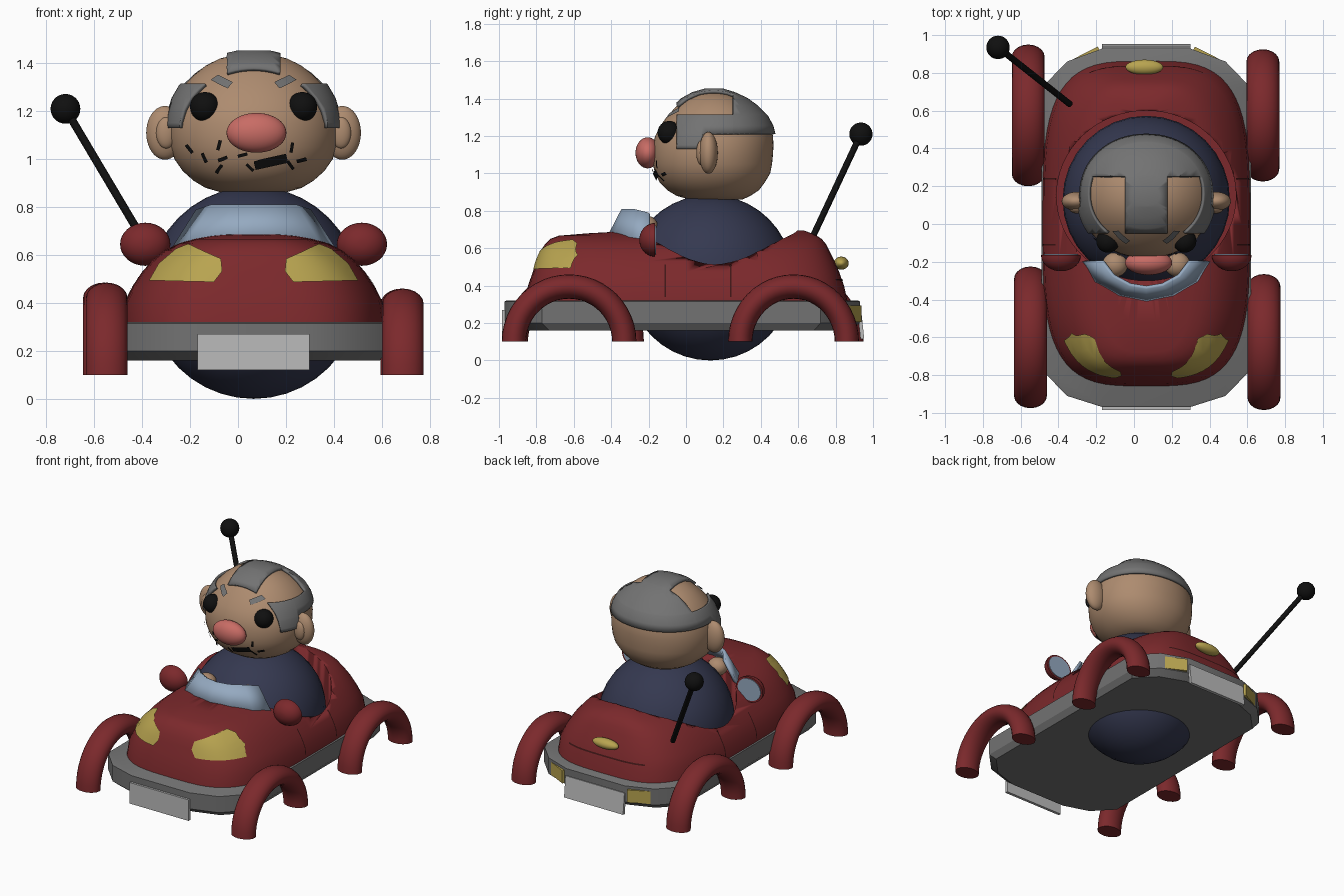
import bpy, bmesh
from math import sin, cos, pi, radians, floor
from mathutils import Vector, Matrix
from mathutils.bvhtree import BVHTree

if "Cube" in bpy.data.objects:
    bpy.data.objects.remove(bpy.data.objects["Cube"])

CX = 0.065  # the car's own centre line


def material(name, r, g, b):
    m = bpy.data.materials.new(name)
    m.diffuse_color = (r, g, b, 1)
    m.use_nodes = True
    m.node_tree.nodes["Principled BSDF"].inputs["Base Color"].default_value = m.diffuse_color
    return m


RED = material("red paint", .20, .022, .025)
SKIN = material("skin", .42, .26, .16)
NAVY = material("navy cloth", .035, .04, .08)
YELLOW = material("yellow lamp", .48, .37, .08)
GLASS = material("glass", .30, .40, .53)
PINK = material("nose pink", .58, .15, .13)
GREY = material("dark grey", .17, .17, .17)
BLACK = material("black", .005, .005, .005)
DARK = material("seam", .05, .008, .008)
PLATE = material("plate grey", .5, .5, .5)


def finish(name, bm, mat, angle=40):
    me = bpy.data.meshes.new(name)
    bm.to_mesh(me)
    bm.free()
    ob = bpy.data.objects.new(name, me)
    bpy.context.collection.objects.link(ob)
    me.materials.append(mat)
    bpy.ops.object.select_all(action='DESELECT')
    ob.select_set(True)
    bpy.context.view_layer.objects.active = ob
    bpy.ops.object.shade_smooth_by_angle(angle=radians(angle))
    return ob


def loft_bm(rings):
    bm = bmesh.new()
    vs = [[bm.verts.new(p) for p in r] for r in rings]
    n = len(vs[0])
    for a, b in zip(vs, vs[1:]):
        for i in range(n):
            bm.faces.new((a[i], a[(i + 1) % n], b[(i + 1) % n], b[i]))
    bm.faces.new(vs[0])
    bm.faces.new(vs[-1])
    bmesh.ops.recalc_face_normals(bm, faces=bm.faces)
    return bm


def ring(z, rx, yf, yb, n=2.0, seg=64):
    power = lambda v: (1 if v >= 0 else -1) * abs(v) ** (2 / n)
    return [Vector((CX + rx * power(cos(2 * pi * i / seg)),
                    (yf + yb) / 2 + (yb - yf) / 2 * power(sin(2 * pi * i / seg)), z))
            for i in range(seg)]


def ball(name, loc, r, mat, rot=0):
    bm = bmesh.new()
    bmesh.ops.create_uvsphere(bm, u_segments=32, v_segments=20, radius=1)
    m = Matrix.Translation(loc) @ Matrix.Rotation(rot, 4, 'Y') @ Matrix.Diagonal((*r, 1))
    bm.transform(m)
    return finish(name, bm, mat)


def box(name, loc, size, mat, rz=0, rx=0):
    bm = bmesh.new()
    bmesh.ops.create_cube(bm, size=1)
    bm.transform(Matrix.Translation(loc) @ Matrix.Rotation(rz, 4, 'Z')
                 @ Matrix.Rotation(rx, 4, 'X') @ Matrix.Diagonal((*size, 1)))
    return finish(name, bm, mat)


def decal(name, poly, axis, sign, target, mat, off=.008, step=.03):
    """Flat outline cut into a grid and wrapped onto a target along one axis."""
    tree = BVHTree.FromPolygons([v.co for v in target.data.vertices],
                                [p.vertices for p in target.data.polygons])
    bm = bmesh.new()
    u = 1 - axis
    for a, b in poly:
        co = Vector((0, 0, b))
        co[u] = a
        bm.verts.new(co)
    bm.faces.new(list(bm.verts))
    for ax, vals in ((u, [p[0] for p in poly]), (2, [p[1] for p in poly])):
        k = floor(min(vals) / step) + 1
        while k * step < max(vals):
            co, no = Vector(), Vector()
            co[ax], no[ax] = k * step, 1
            bmesh.ops.bisect_plane(bm, geom=bm.verts[:] + bm.edges[:] + bm.faces[:],
                                   plane_co=co, plane_no=no)
            k += 1
    for v in list(bm.verts):
        o, d = v.co.copy(), Vector()
        o[axis], d[axis] = 3 * sign, -sign
        hit, no, _, _ = tree.ray_cast(o, d)
        if hit is None:
            bm.verts.remove(v)
        else:
            v.co = hit + no * off
    bmesh.ops.recalc_face_normals(bm, faces=bm.faces)
    if sum(f.normal[axis] for f in bm.faces) * sign < 0:
        bmesh.ops.reverse_faces(bm, faces=bm.faces)
    return finish(name, bm, mat)


def bar(x, z, w, h, deg):
    a = radians(deg)
    return [(x + u * cos(a) - v * sin(a), z + u * sin(a) + v * cos(a))
            for u, v in ((-w / 2, -h / 2), (w / 2, -h / 2), (w / 2, h / 2), (-w / 2, h / 2))]


# Chassis with cut corners and a bevelled underside
half = [(.23, -.97), (.42, -.91), (.555, -.77), (.555, .72), (.42, .86), (.23, .93)]
plan = half + [(-x, y) for x, y in reversed(half)]
finish("chassis", loft_bm([[Vector((CX + x * s, y * s, z)) for x, y in plan]
                           for z, s in ((.16, .95), (.20, 1), (.315, 1), (.32, .99))]), GREY, 30)

# Body shell, with an oval cockpit cut out of it
body = finish("car_body", loft_bm([ring(*r, 3.5) for r in (
    (.31, .55, -.86, .865), (.40, .54, -.845, .845), (.47, .505, -.82, .82),
    (.53, .465, -.80, .795), (.58, .42, -.78, .77), (.62, .37, -.755, .75), (.65, .31, -.725, .725),
    (.667, .25, -.68, .70), (.68, .19, -.52, .67), (.695, .1, -.25, .63))]), RED)
cutter = finish("cockpit_cutter", loft_bm([ring(z, .475, -.30, .60) for z in (.36, 1)]), RED)
cutter.hide_render = True
mod = body.modifiers.new("cockpit", 'BOOLEAN')
mod.operation, mod.object, mod.solver = 'DIFFERENCE', cutter, 'EXACT'
bpy.context.view_layer.objects.active = body
bpy.ops.object.modifier_apply(modifier="cockpit")
bpy.data.objects.remove(cutter)

# Fender arches
for name, x, yc, ry, rz in (("front_left_fender", -.548, -.60, .31, .32),
                            ("front_right_fender", .688, -.625, .295, .295),
                            ("rear_left_fender", -.56, .575, .31, .32),
                            ("rear_right_fender", .682, .575, .285, .295)):
    rings = []
    for i in range(25):
        t = pi * i / 24
        rings.append([Vector((x + .087 * cos(a),
                              yc - (ry + .065 * sin(a)) * cos(t),
                              .1 + (rz + .065 * sin(a)) * sin(t)))
                      for a in (2 * pi * k / 20 for k in range(20))])
    finish(name, loft_bm(rings), RED)

# Windshield
bm = bmesh.new()
low = [(-.36, -.2, .60), (-.28, -.31, .645), (-.15, -.39, .66), (0, -.42, .665)]
top = [(-.24, -.2, .79), (-.18, -.28, .81), (-.09, -.33, .81), (0, -.345, .81)]
rows = [[bm.verts.new((CX + x, y, z)) for x, y, z in
         r + [(-x, y, z) for x, y, z in reversed(r[:-1])]] for r in (low, top)]
for i in range(6):
    bm.faces.new((rows[0][i], rows[0][i + 1], rows[1][i + 1], rows[1][i]))
shield = finish("windshield", bm, GLASS)
shield.modifiers.new("thickness", 'SOLIDIFY').thickness = .02

# Headlights, wing mirrors, tail lights, door seams
lamp = [(.43, .49), (.39, .56), (.32, .62), (.27, .64), (.135, .58), (.13, .53), (.165, .485)]
for side, s in (("left", -1), ("right", 1)):
    decal(side + "_headlight", [(CX + s * x, z) for x, z in lamp], 1, -1, body, YELLOW)

    def oval(y, f):
        return [Vector((CX + s * .452 + .105 * f * cos(a), y, .645 + .09 * f * sin(a)))
                for a in (2 * pi * k / 32 for k in range(32))]
    finish(side + "_mirror", loft_bm([oval(-.165 - .085 * sin(t), cos(t)) for t in
                                      (pi / 2 * k / 9 for k in range(9))]), RED)
    finish(side + "_mirror_glass", loft_bm([oval(-.17, .86), oval(-.16, .86)]), GLASS)
    box(side + "_tail_light", (CX + s * .325, .885, .25), (.17, .035, .09), YELLOW, -s * radians(27))
    for k, y in enumerate((-.11, .24)):
        decal(f"{side}_door_seam_{k}", bar(y, .425, .008, .17, 0), 0, s, body, DARK, .003)
decal("trunk_seam", bar(CX, .43, .60, .01, 0), 1, 1, body, DARK, .003)
ball("trunk_handle", (CX - .01, .83, .52), (.10, .04, .035), YELLOW)
box("front_plate", (CX, -.975, .195), (.467, .02, .15), PLATE)
box("rear_plate", (CX, .935, .19), (.467, .02, .15), PLATE, 0, radians(6))

# Antenna
a, b = Vector((-.34, .635, .57)), Vector((-.72, .935, 1.21))
bm = bmesh.new()
bmesh.ops.create_cone(bm, cap_ends=True, segments=16, radius1=.017, radius2=.017, depth=(b - a).length)
bm.transform(Matrix.Translation((a + b) / 2) @ (b - a).to_track_quat('Z', 'Y').to_matrix().to_4x4())
finish("antenna_rod", bm, BLACK)
ball("antenna_ball", b, (.062,) * 3, BLACK)

# Driver's round torso and hands
ball("torso", (CX, .13, .443), (.443, .443, .443), NAVY)
for side, s in (("left", -1), ("right", 1)):
    ball(side + "_hand", (CX + s * .165, -.215, .715), (.068, .065, .06), SKIN)

# Head
head_rings = [ring(*r, 2.1) for r in (
    (.86, .13, .02, .30), (.88, .20, -.05, .345), (.91, .25, -.10, .39), (.95, .295, -.14, .42),
    (1.0, .33, -.165, .45), (1.05, .347, -.178, .46), (1.1, .353, -.18, .465), (1.15, .353, -.177, .468),
    (1.2, .343, -.165, .465), (1.25, .327, -.14, .452), (1.3, .298, -.105, .425), (1.35, .25, -.06, .375),
    (1.39, .20, -.015, .32), (1.42, .14, .04, .255), (1.437, .07, .10, .20))]
head = finish("head", loft_bm(head_rings), SKIN, 60)

# Hair: offset copy of the head, cut along the hairline
bm = loft_bm(head_rings)
bm.normal_update()
for v in bm.verts:
    v.co += v.normal * .008
cuts = [((0, 0, z), (0, 0, 1)) for z in (1.13, 1.21, 1.31)]
cuts += [((0, y, 0), (0, 1, 0)) for y in (-.045, .09, .25)]
cuts += [((CX + s * .11, 0, 0), (1, 0, 0)) for s in (-1, 1)]
for co, no in cuts:
    bmesh.ops.bisect_plane(bm, geom=bm.verts[:] + bm.edges[:] + bm.faces[:], plane_co=co, plane_no=no)


def is_hair(p):
    dx = abs(p.x - CX)
    if p.z > 1.31:
        return p.y > .25 or (dx < .11 and p.y > -.045)
    return p.y > -.045 and p.z > (1.13 if p.y < .09 else 1.21)


bmesh.ops.delete(bm, geom=[f for f in bm.faces if not is_hair(f.calc_center_median())], context='FACES')
hair = finish("hair", bm, GREY, 50)
sol = hair.modifiers.new("thickness", 'SOLIDIFY')
sol.thickness, sol.offset = .016, 0

# Face
brow = [(.175, 1.325), (.145, 1.345), (.085, 1.315), (.105, 1.29), (.14, 1.305)]
for side, s in (("left", -1), ("right", 1)):
    ball(side + "_eye", (CX + s * .203, -.09, 1.218), (.062, .062, .062), BLACK)
    ball(side + "_ear", (CX + s * .37, .12, 1.11), (.078, .05, .112), SKIN)
    ball(side + "_inner_ear", (CX + s * .365, .08, 1.11), (.042, .025, .065), SKIN)
    decal(side + "_eyebrow", [(CX + s * x, z) for x, z in brow], 1, -1, head, GREY, .01)
ball("nose", (CX + .012, -.205, 1.11), (.125, .065, .083), PINK)
decal("mouth", bar(.135, .993, .135, .036, 13), 1, -1, head, BLACK, .012)
for i, (x, z, deg) in enumerate((
        (-.195, 1.045, -50), (-.135, 1.01, -65), (-.075, 1.06, 75), (-.06, 1.005, 20), (-.075, .965, 55),
        (.02, 1.02, 15), (.05, .97, -45), (.22, 1.05, 80), (.215, .98, -55), (.26, 1.0, 15))):
    decal(f"stubble_{i}", bar(x, z, .04, .013, deg), 1, -1, head, BLACK, .012)
